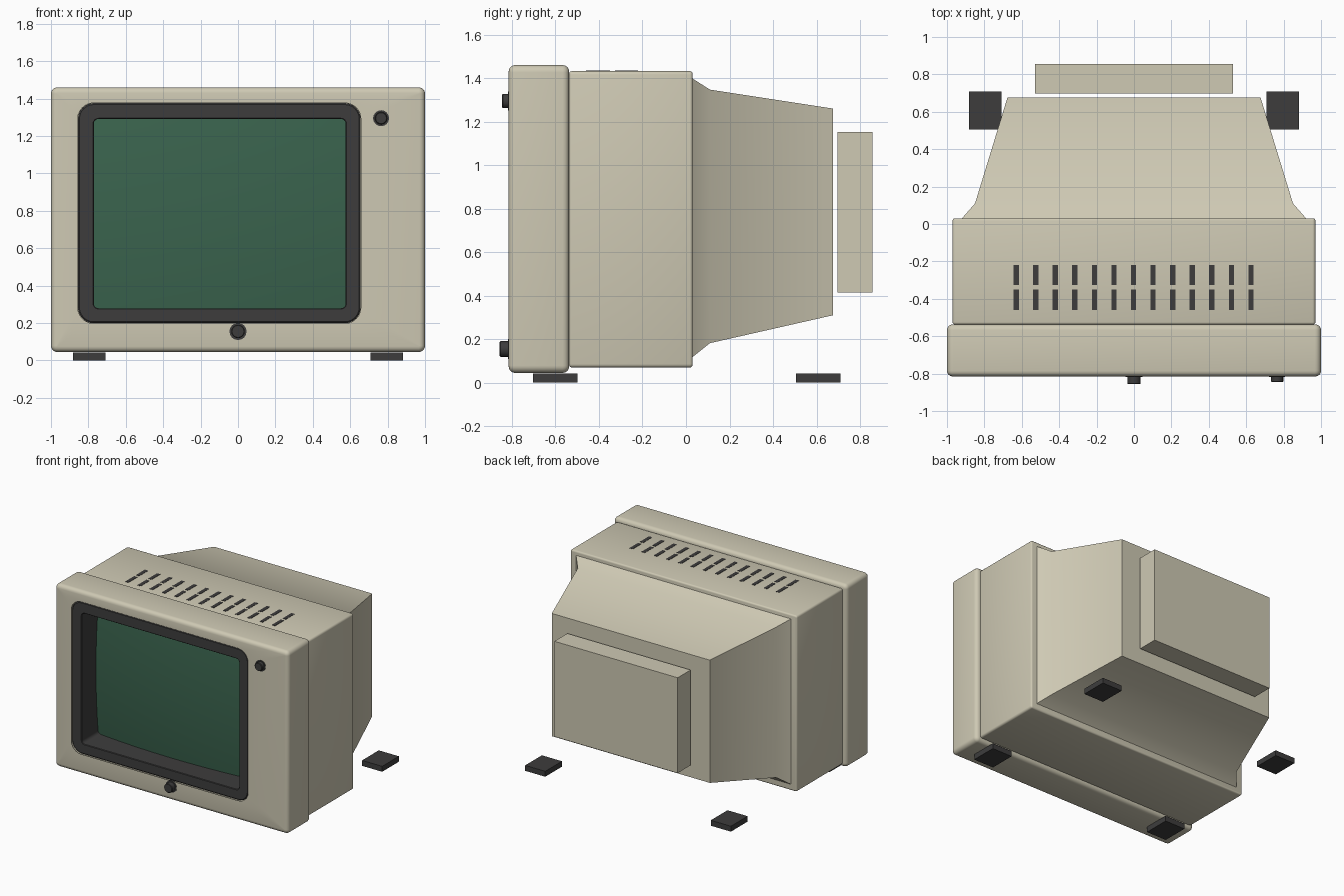
import bpy, bmesh, math

if "Cube" in bpy.data.objects:
    bpy.data.objects.remove(bpy.data.objects["Cube"])

def material(name, rgb):
    m = bpy.data.materials.new(name)
    m.diffuse_color = (*rgb, 1)
    m.use_nodes = True
    m.node_tree.nodes["Principled BSDF"].inputs["Base Color"].default_value = m.diffuse_color
    return m

BEIGE = material("beige_plastic", (0.62, 0.585, 0.455))
DARK = material("dark_plastic", (0.047, 0.046, 0.046))
GREEN = material("green_glass", (0.042, 0.125, 0.075))

def finish(name, bm, mat, angle=35):
    bmesh.ops.recalc_face_normals(bm, faces=bm.faces)
    me = bpy.data.meshes.new(name)
    bm.to_mesh(me)
    bm.free()
    me.materials.append(mat)
    me.shade_smooth()
    me.set_sharp_from_angle(angle=math.radians(angle))
    ob = bpy.data.objects.new(name, me)
    bpy.context.collection.objects.link(ob)
    return ob

def ring(x0, x1, z0, z1, y, r=0.0, seg=6):
    """Rounded rectangle facing the front, as a list of points."""
    if r <= 0:
        return [(x1, y, z1), (x0, y, z1), (x0, y, z0), (x1, y, z0)]
    pts = []
    corners = [(x1 - r, z1 - r), (x0 + r, z1 - r), (x0 + r, z0 + r), (x1 - r, z0 + r)]
    for k, (cx, cz) in enumerate(corners):
        for i in range(seg + 1):
            a = math.pi / 2 * (k + i / seg)
            pts.append((cx + r * math.cos(a), y, cz + r * math.sin(a)))
    return pts

def loft(name, rings, mat, closed=False):
    """Skin the rings; closed joins last to first, otherwise the ends are capped."""
    bm = bmesh.new()
    vs = [[bm.verts.new(p) for p in r] for r in rings]
    n = len(vs[0])
    pairs = list(zip(vs, vs[1:])) + ([(vs[-1], vs[0])] if closed else [])
    for a, b in pairs:
        for i in range(n):
            j = (i + 1) % n
            bm.faces.new((a[i], a[j], b[j], b[i]))
    if not closed:
        bm.faces.new(vs[0])
        bm.faces.new(vs[-1])
    return finish(name, bm, mat)

def box(name, x0, x1, y0, y1, z0, z1, mat):
    return loft(name, [ring(x0, x1, z0, z1, y0), ring(x0, x1, z0, z1, y1)], mat)

def quarter(r, n=4):
    """(inset, depth) steps of a rounded edge, from the flat front to the side."""
    return [(r - r * math.sin(t), r - r * math.cos(t))
            for t in (math.pi / 2 * i / n for i in range(n + 1))]

# Front bezel with a rounded outer edge and a screen opening
F, B, R = -0.815, -0.537, 0.03
def outer(i, y):
    return ring(-1 + i, 1 - i, 0.045 + i, 1.46 - i, y, 0.034 - i)
def hole(g, y):
    return ring(-0.857 - g, 0.657 + g, 0.198 - g, 1.377 + g, y, 0.085 + g)
lip = quarter(0.012, 3)
rings = [hole(0, B)] + [hole(i, F + d) for i, d in reversed(
    [(g, d) for g, d in ((0.012 - a, b) for a, b in lip)])]
rings += [outer(i, F + d) for i, d in quarter(R)]
rings += [outer(i, B - d) for i, d in reversed(quarter(R))]
loft("front_bezel", rings, BEIGE, closed=True)

# Dark screen surround with a deep inner wall
def frame_out(g, y):
    return ring(-0.856 + g, 0.656 - g, 0.199 + g, 1.376 - g, y, 0.085 - g)
def frame_in(g, y):
    return ring(-0.771 - g, 0.576 + g, 0.279 - g, 1.291 + g, y, 0.025 + g)
loft("screen_surround", [frame_out(0, -0.56), frame_out(0, -0.803), frame_out(0.008, -0.811),
                         frame_in(0.004, -0.811), frame_in(0, -0.807), frame_in(0, -0.56)],
     DARK, closed=True)

# Bulging glass screen
bm = bmesh.new()
N = 20
grid = []
for j in range(N + 1):
    row = []
    for i in range(N + 1):
        u, v = 2 * i / N - 1, 2 * j / N - 1
        y = -0.605 - 0.04 * (1 - u * u) - 0.03 * (1 - v * v)
        row.append(bm.verts.new((-0.0975 + 0.685 * u, y, 0.785 + 0.517 * v)))
    grid.append(row)
for j in range(N):
    for i in range(N):
        bm.faces.new((grid[j][i], grid[j][i + 1], grid[j + 1][i + 1], grid[j + 1][i]))
screen = finish("screen", bm, GREEN)
if screen.data.polygons[0].normal.y > 0:
    screen.data.flip_normals()

# Middle housing with softened edges
def mid(i, y):
    return ring(-0.97 + i, 0.97 - i, 0.07 + i, 1.432 - i, y, 0.016 - i, 3)
loft("middle_housing", [mid(i, -0.537 + d) for i, d in quarter(0.012, 3)]
     + [mid(i, 0.03 - d) for i, d in reversed(quarter(0.012, 3))], BEIGE)

# Tapered rear housing
loft("rear_housing", [ring(-w, w, z0, z1, y) for y, w, z0, z1 in (
    (0.0, 0.945, 0.095, 1.42), (0.03, 0.92, 0.118, 1.398),
    (0.11, 0.85, 0.182, 1.347), (0.675, 0.677, 0.31, 1.26))], BEIGE)

# Rear panel
box("rear_panel", -0.528, 0.528, 0.697, 0.856, 0.415, 1.153, BEIGE)

# Two rows of vent slots on the top
for r, (y0, y1) in enumerate(((-0.46, -0.35), (-0.327, -0.22))):
    for c in range(13):
        x = -0.63 + c * 0.1046
        box(f"vent_slot_{r}_{c}", x - 0.014, x + 0.014, y0, y1, 1.428, 1.434, DARK)

# Control knobs with a thin collar
def disc(x, z, r, y):
    return [(x + r * math.cos(2 * math.pi * i / 16), y, z + r * math.sin(2 * math.pi * i / 16))
            for i in range(16)]
for name, x, z, r, tip in (("brightness_knob", 0.765, 1.295, 0.033, -0.845),
                           ("power_knob", 0.0, 0.155, 0.036, -0.856)):
    rc = r + 0.01
    loft(name, [disc(x, z, rc, -0.80), disc(x, z, rc, -0.818), disc(x, z, r, -0.818),
                disc(x, z, r, tip + 0.004), disc(x, z, r - 0.004, tip)], DARK)

# Four feet
for side, sx in (("left", -1), ("right", 1)):
    for end, y in (("front", -0.6), ("back", 0.607)):
        box(f"{end}_{side}_foot", sx * 0.795 - 0.086, sx * 0.795 + 0.086,
            y - 0.102, y + 0.102, 0.0, 0.042, DARK)
